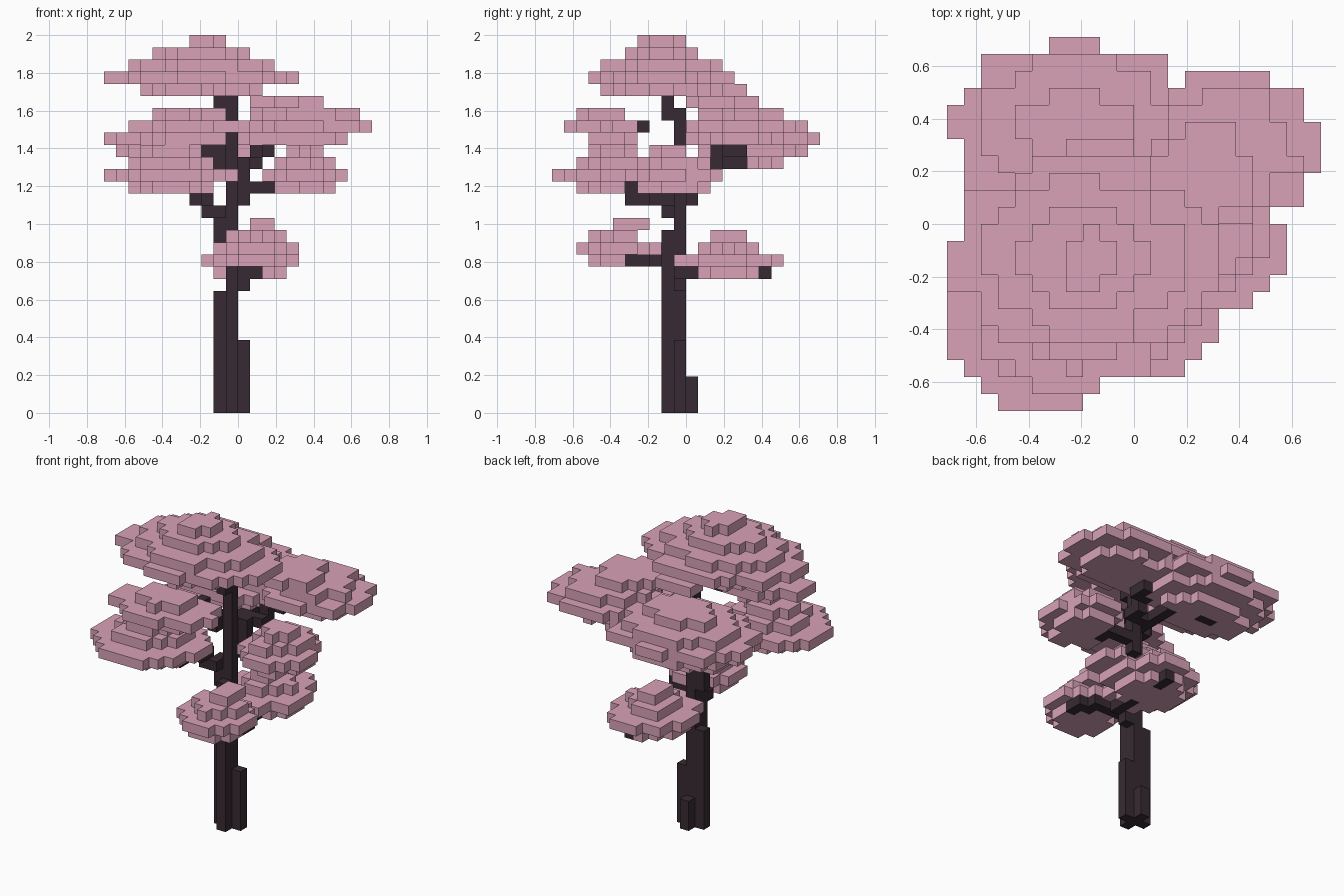
import bpy
import bmesh
import math
from mathutils import Vector

old = bpy.data.objects.get("Cube")
if old:
    bpy.data.objects.remove(old, do_unlink=True)

UNIT = 2 / 31          # edge length of one block
owner = {}             # block cell -> part name


def material(name, colour):
    mat = bpy.data.materials.new(name)
    mat.use_nodes = True
    mat.diffuse_color = (*colour, 1)
    mat.node_tree.nodes["Principled BSDF"].inputs["Base Color"].default_value = (*colour, 1)
    return mat


def box(part, xs, ys, zs):
    """Fill a box of blocks; each range is (start, end)."""
    for x in range(*xs):
        for y in range(*ys):
            for z in range(*zs):
                owner.setdefault((x, y, z), part)


def limb(part, *points):
    """Fill a chain of blocks along a path, joined face to face."""
    for start, end in zip(points, points[1:]):
        cell = list(start)
        owner.setdefault(tuple(cell), part)
        while cell != list(end):
            gaps = [e - c for e, c in zip(end, cell)]
            axis = max(range(3), key=lambda i: abs(gaps[i]))
            cell[axis] += 1 if gaps[axis] > 0 else -1
            owner.setdefault(tuple(cell), part)


def crown(part, row, xs, ys, insets):
    """Stack ragged oval layers; each inset shrinks the widest outline."""
    cx, cy = sum(xs) / 2, sum(ys) / 2
    for z, (ix, iy) in enumerate(insets, row):
        hx, hy = (xs[1] - xs[0]) / 2 - ix, (ys[1] - ys[0]) / 2 - iy
        for x in range(*xs):
            for y in range(*ys):
                u, v = (x + 0.5 - cx) / hx, (y + 0.5 - cy) / hy
                ragged = 1.02 + 0.1 * math.sin(9 * math.atan2(v, u) + 2 * z)
                if max(abs(u), abs(v)) <= 1 and abs(u) ** 1.7 + abs(v) ** 1.7 <= ragged:
                    owner.setdefault((x, y, z), part)


def build(part, mat):
    """Mesh the outer faces of one part's blocks."""
    bm = bmesh.new()
    verts = {}

    def corner(p):
        key = tuple(p)
        if key not in verts:
            verts[key] = bm.verts.new(Vector(key) * UNIT)
        return verts[key]

    for cell in [c for c, name in owner.items() if name == part]:
        for axis in range(3):
            a, b = (axis + 1) % 3, (axis + 2) % 3
            for side in (0, 1):
                near = list(cell)
                near[axis] += 2 * side - 1
                if tuple(near) in owner:
                    continue
                quad = []
                for da, db in ((0, 0), (1, 0), (1, 1), (0, 1)):
                    p = list(cell)
                    p[axis] += side
                    p[a] += da
                    p[b] += db
                    quad.append(corner(p))
                bm.faces.new(quad if side else quad[::-1])
    mesh = bpy.data.meshes.new(part)
    bm.to_mesh(mesh)
    bm.free()
    mesh.materials.append(mat)
    bpy.context.collection.objects.link(bpy.data.objects.new(part, mesh))


# Trunk: a core with four buttresses of different heights
box("trunk", (-1, 0), (-1, 0), (0, 25))
box("trunk", (-2, -1), (-1, 0), (0, 10))
box("trunk", (-1, 0), (-2, -1), (0, 15))
box("trunk", (0, 1), (-1, 0), (0, 6))
box("trunk", (-1, 0), (0, 1), (0, 3))
box("trunk", (-2, -1), (-1, 0), (14, 17))
box("trunk", (-1, 0), (-2, -1), (24, 26))

# Branches leading into each crown
limb("branch_low_front", (-1, -3, 12), (1, -3, 12), (3, -5, 12))
limb("branch_low_back", (0, -1, 10), (0, -1, 11), (1, 0, 11), (1, 1, 11))
limb("branch_low_back_tip", (1, 5, 11), (1, 6, 11))
limb("branch_front_lower", (-2, -2, 16), (-3, -2, 16), (-3, -2, 17), (-4, -4, 17), (-4, -5, 18))
limb("branch_side", (0, 0, 17), (0, 0, 18), (3, -1, 18))
limb("branch_back_large", (0, 0, 19), (0, 0, 20), (1, 2, 20), (1, 2, 21), (2, 4, 21), (2, 4, 22))
limb("branch_front_upper", (-2, -1, 20), (-2, -2, 21), (-3, -2, 21))
box("branch_front_upper", (-2, -1), (-4, -3), (23, 24))
limb("branch_back", (-1, 0, 20), (-1, 4, 20))
limb("branch_back_tip", (-4, 5, 20), (-5, 5, 20))
limb("branch_top", (-2, -2, 25), (-2, -2, 26), (-3, -4, 26))
wood_parts = set(owner.values())

# Leaf crowns
crown("crown_top", 26, (-11, 5), (-8, 4),
      [(3, 1.5), (0, 0), (2, 1), (4, 3)])
box("crown_top", (-4, 0), (3, 5), (26, 27))
crown("crown_top", 30, (-4, -1), (-4, 0), [(0, 0)])
crown("crown_back_large", 22, (0, 11), (0, 9),
      [(2, 1.5), (0, 0), (1.5, 1)])
crown("crown_back_large", 25, (1, 7), (0, 6), [(0, 0)])
crown("crown_back", 20, (-11, 4), (0, 11),
      [(3, 3), (1.5, 1), (0, 0), (2, 1), (4, 3)])
crown("crown_side", 18, (2, 9), (-5, 3),
      [(1, 1), (0, 0), (1, 1), (2, 2.5)])
crown("crown_front_lower", 18, (-11, 0), (-11, -1),
      [(2, 2), (0, 0), (2, 2), (3, 3)])
crown("crown_front_upper", 22, (-9, 2), (-10, -3),
      [(2.6, 1.5), (0, 0), (2.6, 1.5)])
crown("crown_low_back", 11, (-3, 5), (-1, 8),
      [(1, 1), (0, 0), (1.5, 2), (3, 3)])
crown("crown_low_front", 12, (-2, 5), (-9, -2),
      [(1, 1), (0, 0), (1, 1.5)])
box("crown_low_front", (1, 3), (-6, -3), (15, 16))

# Turn the blocks into objects
bark = material("dark bark", (0.039, 0.023, 0.032))
leaf = material("dusty pink leaves", (0.69, 0.365, 0.475))
for name in sorted(set(owner.values())):
    build(name, bark if name in wood_parts else leaf)
